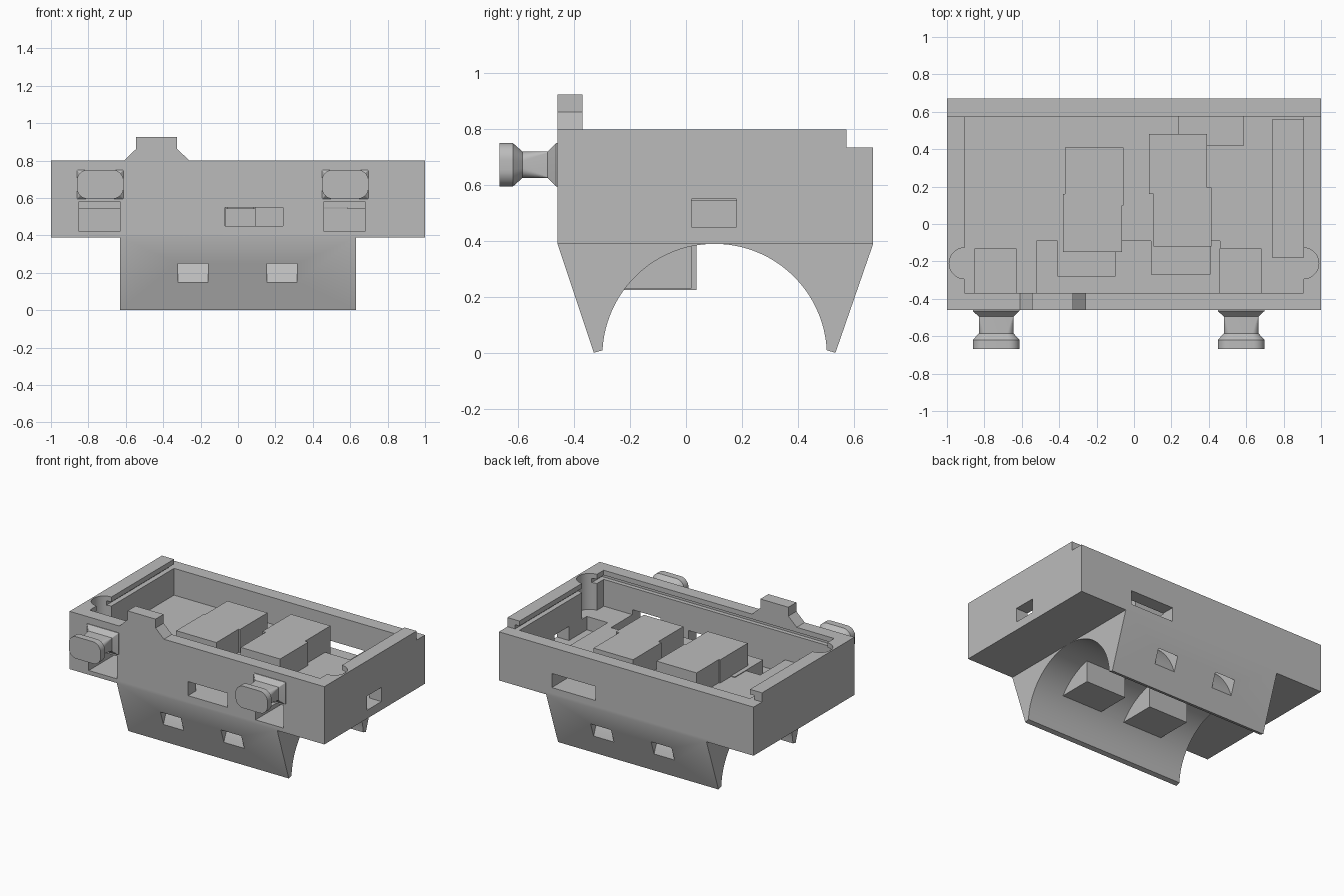
import bpy, bmesh, math

if "Cube" in bpy.data.objects:
    bpy.data.objects.remove(bpy.data.objects["Cube"])

grey = bpy.data.materials.new("plain grey")
grey.diffuse_color = (0.50, 0.50, 0.50, 1)
grey.use_nodes = True
grey.node_tree.nodes["Principled BSDF"].inputs["Base Color"].default_value = grey.diffuse_color


def mesh_object(name, bm):
    bmesh.ops.recalc_face_normals(bm, faces=bm.faces)
    me = bpy.data.meshes.new(name)
    bm.to_mesh(me)
    bm.free()
    me.materials.append(grey)
    ob = bpy.data.objects.new(name, me)
    bpy.context.collection.objects.link(ob)
    return ob


def loft(name, rings):
    """Skin a stack of equal rings and cap both ends."""
    bm = bmesh.new()
    vs = [[bm.verts.new(p) for p in r] for r in rings]
    n = len(vs[0])
    for a, b in zip(vs, vs[1:]):
        for i in range(n):
            j = (i + 1) % n
            bm.faces.new((a[i], a[j], b[j], b[i]))
    bm.faces.new(vs[0])
    bm.faces.new(vs[-1])
    return mesh_object(name, bm)


def box(name, x0, x1, y0, y1, z0, z1):
    return loft(name, [[(x0, y0, z), (x1, y0, z), (x1, y1, z), (x0, y1, z)] for z in (z0, z1)])


def prism_x(name, pts, x0, x1):
    return loft(name, [[(x, y, z) for y, z in pts] for x in (x0, x1)])


def combine(target, other, op):
    m = target.modifiers.new(op, 'BOOLEAN')
    m.operation, m.solver, m.object = op, 'EXACT', other
    bpy.context.view_layer.objects.active = target
    bpy.ops.object.modifier_apply(modifier=m.name)
    bpy.data.objects.remove(other)


def arc(cy, cz, r, a0, a1, n):
    return [(cy + r * math.cos(a0 + (a1 - a0) * i / n),
             cz + r * math.sin(a0 + (a1 - a0) * i / n)) for i in range(n + 1)]


# open tray
tray = box("tray", -1, 1, -0.46, 0.67, 0.39, 0.80)
cuts = [
    (-0.905, 0.905, -0.37, 0.575, 0.545, 0.9),    # main cavity
    (-1.1, 1.1, 0.575, 0.8, 0.735, 0.9),          # lowered back wall
    (-0.94, 0.94, -0.40, 0.7, 0.735, 0.765),      # sliding lid groove
    (0.74, 0.905, -0.18, 0.56, 0.45, 0.6),        # right floor recess
    (0.85, 1.1, 0.02, 0.18, 0.45, 0.55),          # right window
    (0.24, 0.585, 0.42, 0.8, 0.45, 0.55),         # back window and recess
    (-0.52, 0.46, -0.37, -0.09, 0.45, 0.6),       # front recess
    (-0.07, 0.24, -0.6, -0.3, 0.45, 0.55),        # front window
    (-0.85, -0.63, -0.6, -0.13, 0.42, 0.58),      # slots below the pegs
    (0.46, 0.68, -0.6, -0.13, 0.42, 0.58),
]
for c in cuts:
    combine(tray, box("cutter", *c), 'DIFFERENCE')

# round finger pockets in the side walls
for s in (-1, 1):
    ring = arc(s * 0.905, -0.21, 0.083, 0, 2 * math.pi * 31 / 32, 31)
    combine(tray, loft("cutter", [[(x, y, z) for x, y in ring] for z in (0.545, 0.9)]), 'DIFFERENCE')

# arched saddle below the tray
CY, CZ = 0.1025, -0.012
arch = arc(CY, CZ, 0.402, math.radians(3), math.radians(177), 48)
saddle = prism_x("saddle", [(-0.46, 0.39), (-0.46, 0.41), (0.67, 0.41), (0.67, 0.39), (0.535, 0.0)]
                 + arch + [(-0.33, 0.0)], -0.63, 0.63)
combine(tray, saddle, 'UNION')

# raised covers and hanging blocks
solids = [
    (-0.38, -0.065, -0.15, 0.16, 0.42, 0.71),
    (-0.37, -0.055, 0.10, 0.41, 0.42, 0.71),
    (0.105, 0.415, -0.12, 0.195, 0.42, 0.71),
    (0.08, 0.39, 0.16, 0.48, 0.42, 0.71),
    (-0.41, -0.10, -0.28, 0.037, 0.225, 0.55),
    (0.09, 0.41, -0.27, 0.02, 0.23, 0.55),
]
for s in solids:
    combine(tray, box("block", *s), 'UNION')

# front tab on the rim
tab = [(-0.61, 0.78), (-0.61, 0.80), (-0.545, 0.862), (-0.545, 0.925),
       (-0.325, 0.925), (-0.325, 0.862), (-0.26, 0.80), (-0.26, 0.78)]
combine(tray, loft("tab", [[(x, y, z) for x, z in tab] for y in (-0.46, -0.37)]), 'UNION')

# curved strap tunnels through the saddle
for cx in (-0.24, 0.235):
    ring = arc(CY, CZ, 0.578, 0, math.pi, 40) + arc(CY, CZ, 0.508, math.pi, 0, 40)
    combine(tray, prism_x("cutter", ring, cx - 0.08, cx + 0.08), 'DIFFERENCE')


# pegs on the front
def rounded(cx, y, w, h, r, n=8):
    pts = []
    for k, (sx, sz) in enumerate(((1, 1), (-1, 1), (-1, -1), (1, -1))):
        a = k * math.pi / 2
        for px, pz in arc(cx + sx * (w - r), 0.673 + sz * (h - r), r, a, a + math.pi / 2, n):
            pts.append((px, y, pz))
    return pts


sections = [(-0.455, 0.125, 0.078, 0.004), (-0.465, 0.125, 0.078, 0.004),
            (-0.495, 0.093, 0.047, 0.004), (-0.585, 0.093, 0.047, 0.035),
            (-0.62, 0.125, 0.078, 0.06), (-0.667, 0.125, 0.078, 0.06)]
pegs = [loft(name, [rounded(cx, *s) for s in sections])
        for name, cx in (("left_peg", -0.737), ("right_peg", 0.573))]

# smooth the curves, keep the edges
for ob in [tray] + pegs:
    bpy.ops.object.select_all(action='DESELECT')
    ob.select_set(True)
    bpy.context.view_layer.objects.active = ob
    bpy.ops.object.shade_smooth_by_angle(angle=math.radians(25))
